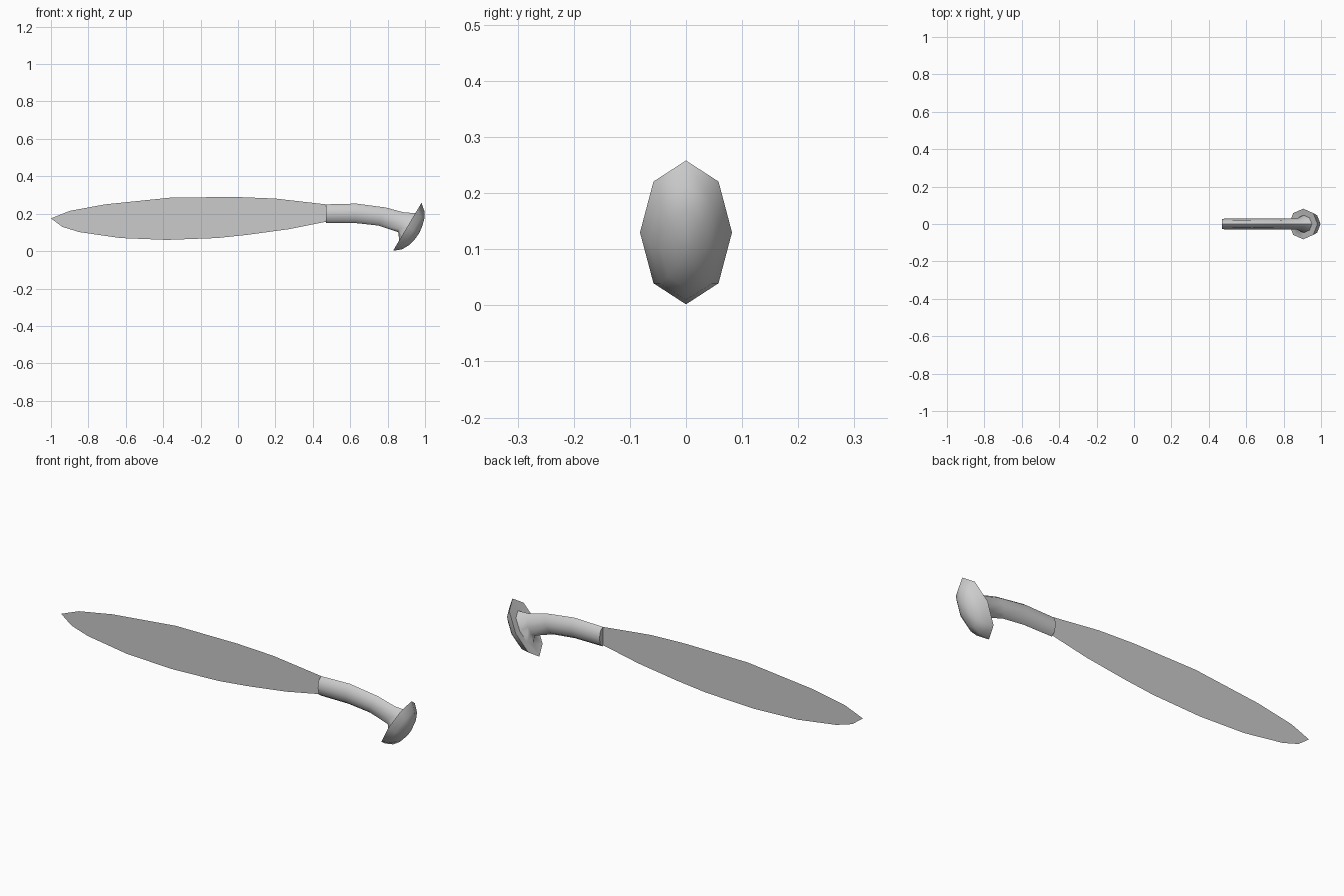
import bpy, bmesh
from math import cos, sin, tau
from mathutils import Vector

if "Cube" in bpy.data.objects:
    bpy.data.objects.remove(bpy.data.objects["Cube"])


def make_object(name, bm):
    mesh = bpy.data.meshes.new(name)
    bm.to_mesh(mesh)
    bm.free()
    obj = bpy.data.objects.new(name, mesh)
    bpy.context.collection.objects.link(obj)
    return obj


# Blade: a single flat leaf-shaped sheet
outline = [(-1, .175), (-.94, .13), (-.85, .102), (-.63, .07), (-.38, .06),
           (-.11, .07), (.05, .087), (.27, .117), (.47, .157), (.47, .25),
           (.2, .281), (0, .289), (-.35, .287), (-.71, .25), (-.9, .215)]
bm = bmesh.new()
bm.faces.new([bm.verts.new((x, 0, z)) for x, z in outline])
make_object("blade", bm)

# Handle and pommel: one eight-sided loft, flaring into an oval domed cap
SIDES = 8
tilt = Vector((.51, 0, .86)).normalized()      # long axis of the cap
out = Vector((tilt.z, 0, -tilt.x))             # direction the cap faces
cap_centre = Vector((.905, 0, .13))

# (centre, up direction, half height, half width)
rings = [(Vector((.47, 0, .2)), Vector((0, 0, 1)), .05, .028),
         (Vector((.63, 0, .202)), Vector((.04, 0, 1)), .052, .029),
         (Vector((.77, 0, .185)), Vector((.36, 0, .93)), .052, .029),
         (Vector((.873, 0, .154)), Vector((.3, 0, .95)), .055, .03)]
# cap rings: distance along the facing direction, half height, half width
for offset, h, w in [(.002, .087, .047), (0, .149, .082), (.037, .118, .066),
                     (.058, .08, .045), (.069, .035, .02)]:
    rings.append((cap_centre + out * offset, tilt, h, w))

bm = bmesh.new()
loops = []
for centre, up, h, w in rings:
    loops.append([bm.verts.new(centre + up * h * cos(tau * i / SIDES)
                               + Vector((0, w * sin(tau * i / SIDES), 0)))
                  for i in range(SIDES)])
for a, b in zip(loops, loops[1:]):
    for i in range(SIDES):
        j = (i + 1) % SIDES
        bm.faces.new((a[i], a[j], b[j], b[i]))
bm.faces.new(loops[0])
apex = bm.verts.new(cap_centre + out * .072)
for i in range(SIDES):
    bm.faces.new((loops[-1][i], loops[-1][(i + 1) % SIDES], apex))
bmesh.ops.recalc_face_normals(bm, faces=bm.faces)
handle = make_object("handle_and_pommel", bm)

bpy.context.view_layer.objects.active = handle
handle.select_set(True)
bpy.ops.object.shade_smooth_by_angle(angle=1.05)
